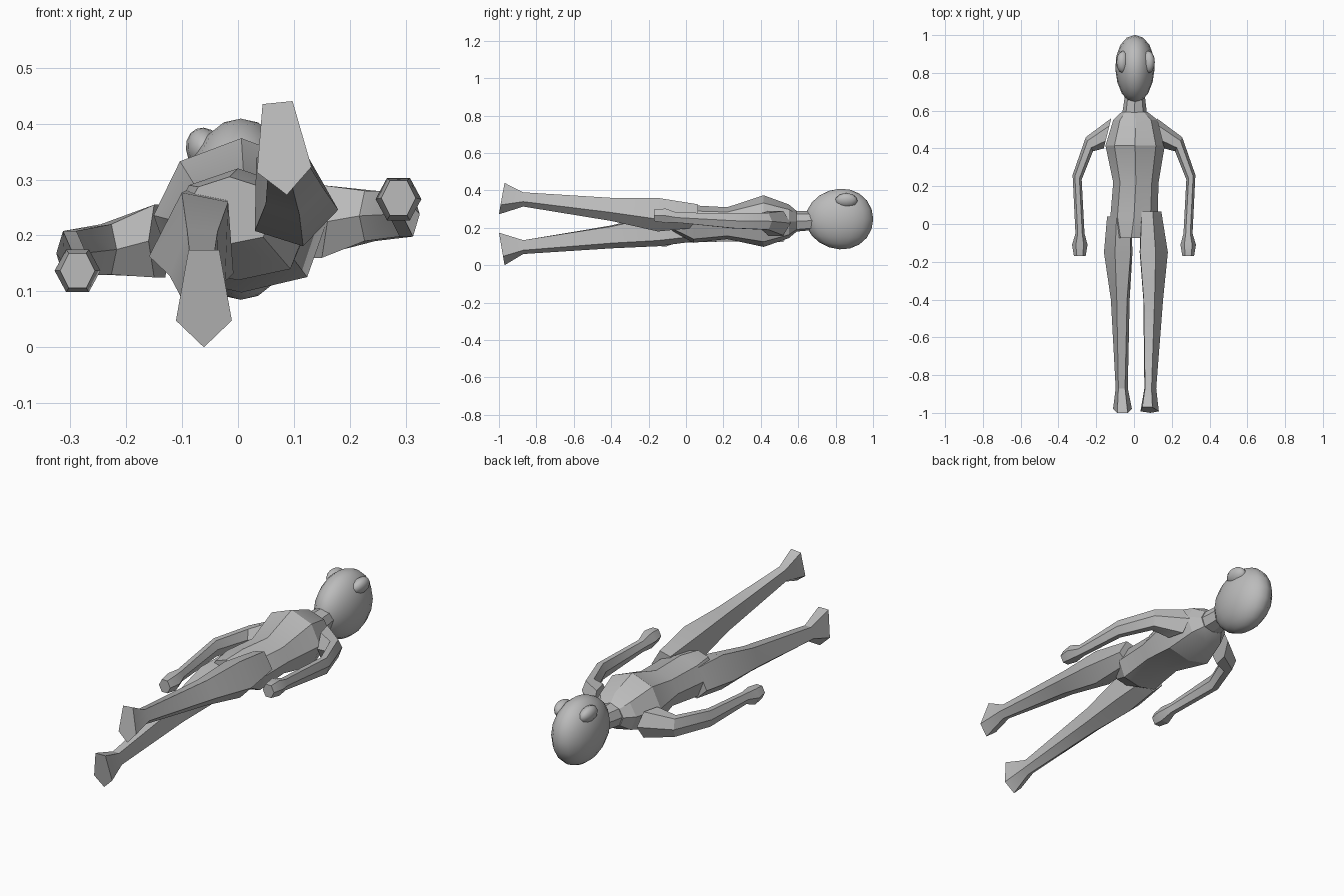
import bpy, bmesh, math
from mathutils import Vector

if "Cube" in bpy.data.objects:
    bpy.data.objects.remove(bpy.data.objects["Cube"])

grey = bpy.data.materials.new("plain_grey")
grey.diffuse_color = (0.5, 0.5, 0.5, 1)
grey.use_nodes = True
grey.node_tree.nodes["Principled BSDF"].inputs["Base Color"].default_value = grey.diffuse_color

OCTAGON = [(0, 1), (.7, .7), (1, 0), (.75, -.8), (0, -1), (-.75, -.8), (-1, 0), (-.7, .7)]
PENTAGON = [(-.55, 1), (.55, 1), (1, -.45), (0, -1), (-1, -.45)]
HEXAGON = [(-.5, 1), (.5, 1), (1, 0), (.5, -1), (-.5, -1), (-1, 0)]


def finish(obj, angle):
    obj.data.materials.append(grey)
    bpy.ops.object.select_all(action='DESELECT')
    obj.select_set(True)
    bpy.context.view_layer.objects.active = obj
    bpy.ops.object.shade_smooth_by_angle(angle=math.radians(angle))


def loft(name, profile, rings):
    """Skin a profile through rings of (centre, side vector, up vector)."""
    bm = bmesh.new()
    loops = [[bm.verts.new(c + u * px + v * pz) for px, pz in profile] for c, u, v in rings]
    n = len(profile)
    for a, b in zip(loops, loops[1:]):
        for i in range(n):
            bm.faces.new((a[i], a[(i + 1) % n], b[(i + 1) % n], b[i]))
    bm.faces.new(loops[0])
    bm.faces.new(loops[-1])
    bmesh.ops.recalc_face_normals(bm, faces=bm.faces[:])
    mesh = bpy.data.meshes.new(name)
    bm.to_mesh(mesh)
    bm.free()
    obj = bpy.data.objects.new(name, mesh)
    bpy.context.collection.objects.link(obj)
    finish(obj, 25)


def upright(x, y, z, w, h, roll=0, shear=0):
    """Ring across the body, rolled about its length and optionally slanted."""
    c, s = math.cos(roll), math.sin(roll)
    return Vector((x, y, z)), Vector((c, 0, s)) * w, Vector((-s, shear, c)) * h


def ellipsoid(name, location, scale, rotation=(0, 0, 0), segments=16, rings=10):
    bpy.ops.mesh.primitive_uv_sphere_add(segments=segments, ring_count=rings, radius=1,
                                         location=location, rotation=rotation)
    obj = bpy.context.object
    obj.name = name
    obj.scale = scale
    finish(obj, 40)
    return obj


# torso, from the neck base to the crotch
loft("torso", OCTAGON, [upright(*s) for s in (
    (.003, .592, .235, .07, .055),
    (.008, .55, .235, .118, .09),
    (.006, .415, .236, .157, .138),
    (.01, .22, .225, .12, .085),
    (.0, .04, .22, .125, .1),
    (-.015, -.075, .245, .08, .06))])

# neck
loft("neck", OCTAGON, [upright(.003, .58, .235, .066, .056), upright(.005, .7, .24, .05, .05)])

# egg-shaped head, tapered towards the chin
head = ellipsoid("head", (.005, .82, .247), (.104, .181, .162))
for v in head.data.vertices:
    t = 1 + .07 * v.co.y
    v.co.x *= t
    v.co.z *= t

# bulging eyes
ellipsoid("left_eye", (-.058, .857, .352), (.034, .06, .042), (0, -.4, 0), 12, 8)
ellipsoid("right_eye", (.075, .857, .345), (.034, .06, .042), (0, .5, 0), 12, 8)

# legs with slanted soles, one lowered and one raised
loft("left_leg", PENTAGON, [upright(*s) for s in (
    (-.072, .04, .2, .065, .075, -.2),
    (-.076, -.15, .185, .077, .085, -.2),
    (-.07, -.4, .15, .05, .06, -.1),
    (-.065, -.87, .097, .032, .037),
    (-.061, -.985, .087, .05, .087, 0, -.17))])
loft("right_leg", PENTAGON, [upright(*s) for s in (
    (.085, .065, .26, .055, .06, .25),
    (.095, -.15, .265, .077, .087, .25),
    (.095, -.4, .295, .054, .06, .25),
    (.083, -.87, .35, .032, .037, .2),
    (.079, -.985, .355, .049, .083, .1, .18))])

# arms: outer xy, inner xy, half height; heights differ from side to side
ARM = [(.12, .56, .16, .40, .065), (.255, .46, .217, .385, .045), (.325, .26, .277, .235, .04),
       (.31, -.05, .262, -.05, .027), (.328, -.11, .246, -.11, .038), (.318, -.17, .256, -.17, .031)]
for name, side, heights in (("left_arm", -1, (.19, .175, .168, .147, .137, .137)),
                            ("right_arm", 1, (.225, .235, .238, .255, .265, .267))):
    rings = []
    for (xo, yo, xi, yi, h), z in zip(ARM, heights):
        outer, inner = Vector((side * xo, yo, z)), Vector((side * xi, yi, z))
        rings.append(((outer + inner) / 2, (outer - inner) / 2, Vector((0, 0, h))))
    loft(name, HEXAGON, rings)
